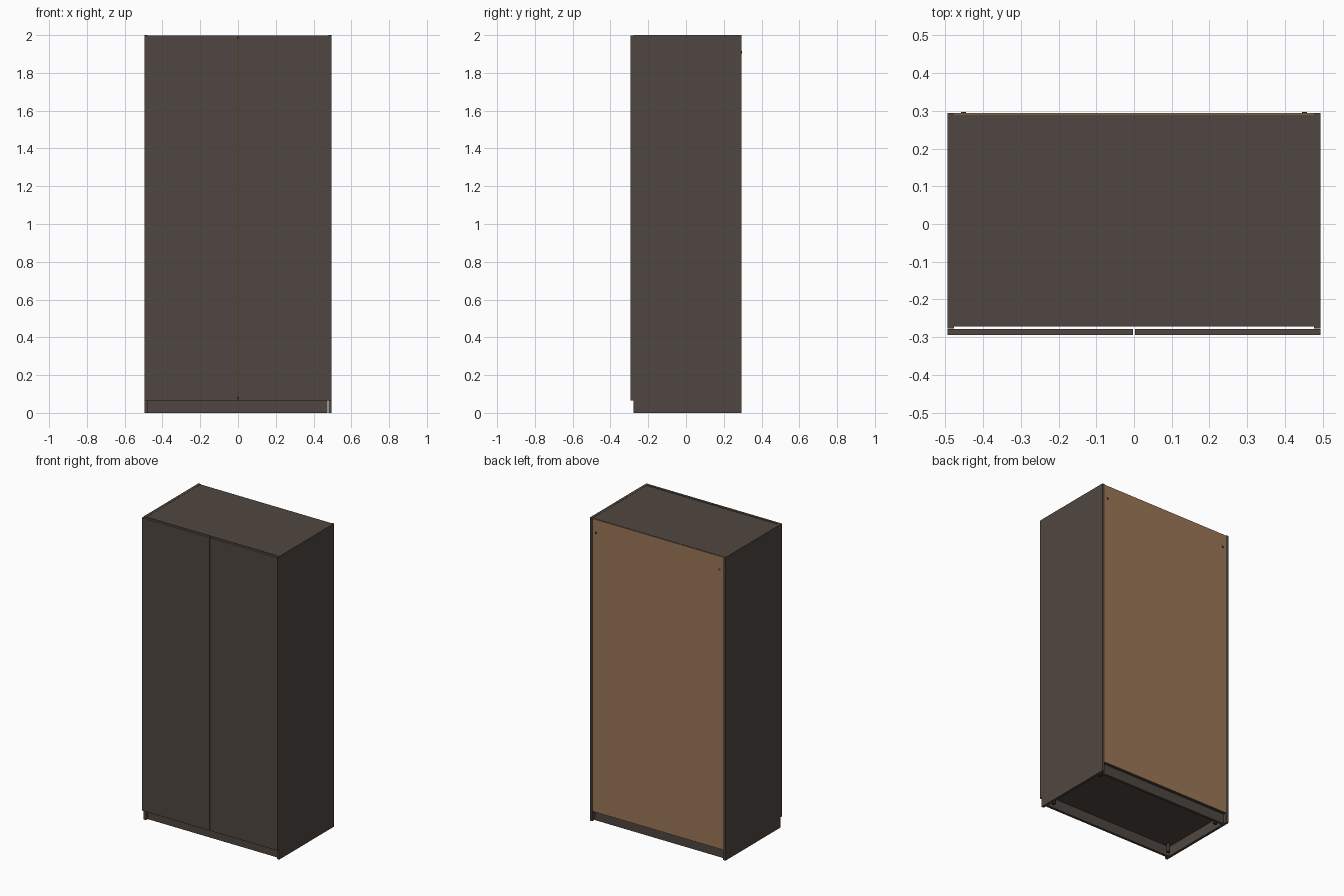
import bpy
import math

cube = bpy.data.objects.get("Cube")
if cube:
    bpy.data.objects.remove(cube)


def material(name, colour):
    m = bpy.data.materials.new(name)
    m.use_nodes = True
    m.diffuse_color = (*colour, 1)
    m.node_tree.nodes["Principled BSDF"].inputs["Base Color"].default_value = (*colour, 1)
    return m


DARK = material("dark brown wood", (0.078, 0.062, 0.052))
TAN = material("tan hardboard", (0.33, 0.185, 0.095))
METAL = material("dark metal", (0.04, 0.035, 0.03))


def box(name, x, y, z, mat):
    """Box spanning the given (low, high) ranges."""
    spans = (x, y, z)
    bpy.ops.mesh.primitive_cube_add(size=1, location=[(a + b) / 2 for a, b in spans])
    ob = bpy.context.object
    ob.name = name
    ob.scale = [b - a for a, b in spans]
    bpy.ops.object.transform_apply(location=False, rotation=False, scale=True)
    ob.data.materials.append(mat)
    return ob


def disc(name, radius, depth, location, mat, tilt=0):
    bpy.ops.mesh.primitive_cylinder_add(vertices=16, radius=radius, depth=depth,
                                        location=location, rotation=(tilt, 0, 0))
    ob = bpy.context.object
    ob.name = name
    ob.data.materials.append(mat)
    bpy.ops.object.shade_smooth_by_angle()


W, D, H = 0.495, 0.295, 2.0      # half width, half depth, height
T = 0.017                        # board thickness
INNER = W - T
PLINTH = 0.066
FRONT = -0.277                   # front edge of the sides
INSET = -0.272                   # front edge of the boards between them

# Carcass boards
box("top_panel", (-INNER, INNER), (INSET, D - 0.004), (H - T, H - 0.001), DARK)
box("bottom_panel", (-INNER, INNER), (INSET, D - 0.008), (PLINTH, PLINTH + T), DARK)
box("back_panel", (-INNER - 0.012, INNER + 0.012), (D - 0.004, D - 0.0005),
    (PLINTH, H - 0.003), TAN)

# Plinth rails, set back under the bottom panel
box("front_plinth", (-INNER, INNER - 0.004), (-0.258, -0.241), (0, PLINTH), DARK)
box("back_plinth", (-INNER, INNER - 0.004), (0.255, 0.272), (0, PLINTH), DARK)

# Mirrored sides, doors, feet and back fixings
for side, s in (("left", 1), ("right", -1)):
    box(side + "_side_panel", sorted((s * INNER, s * W)), (FRONT, D), (0, H), DARK)
    box(side + "_door", sorted((s * 0.002, s * (W - 0.001))), (-D, FRONT - 0.001),
        (PLINTH, H - 0.001), DARK)
    disc(side + "_wall_fixing", 0.007, 0.003, (s * 0.452, D, 1.91), METAL, math.pi / 2)
    for end, y in (("front", -0.215), ("back", 0.225)):
        disc(f"{side}_{end}_foot", 0.012, PLINTH - 0.01,
             (s * 0.45, y, PLINTH / 2 + 0.005), METAL)
